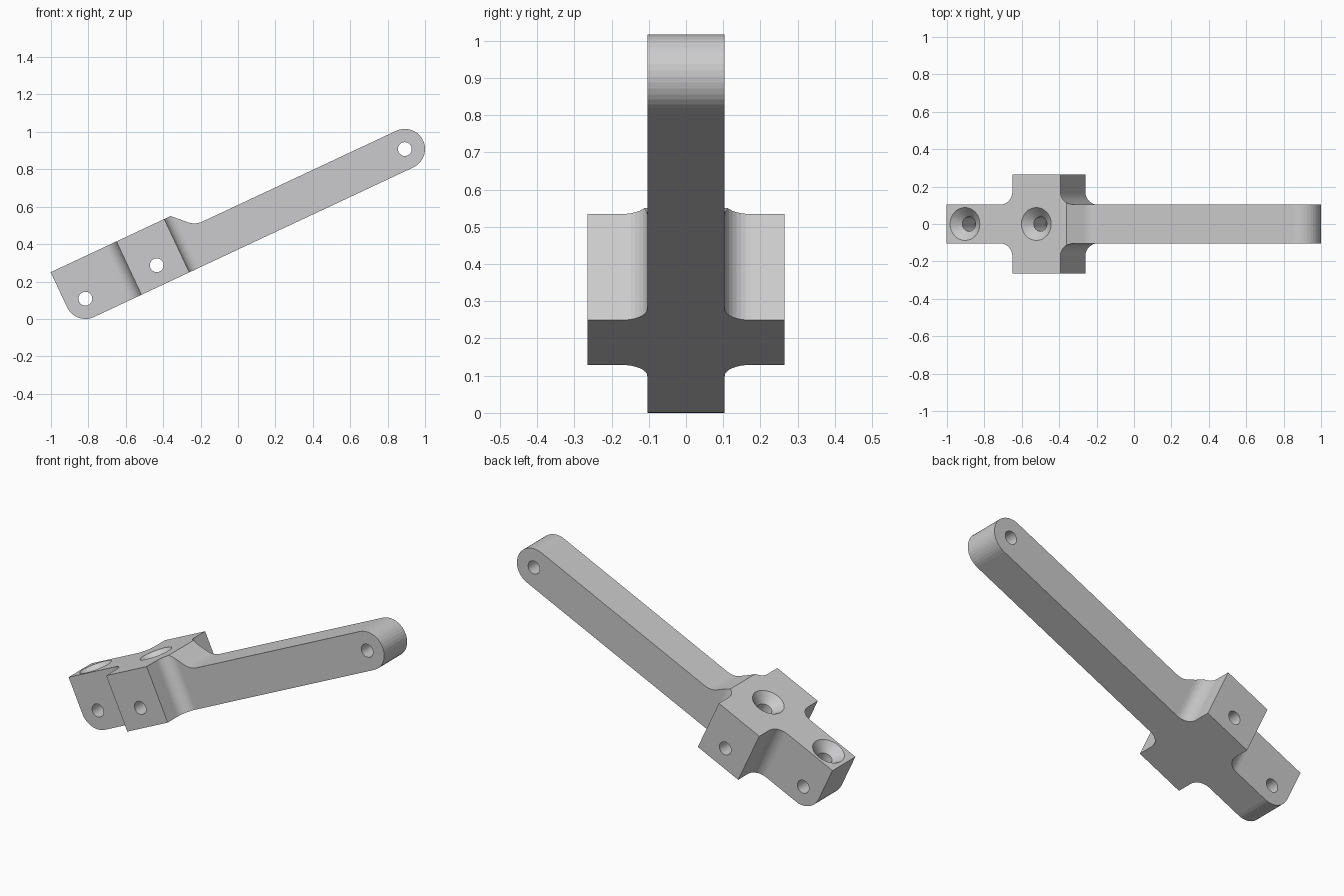
import bpy, bmesh
from math import radians, sin, cos, tan, pi
from mathutils import Matrix, Vector

old = bpy.data.objects.get("Cube")
if old:
    bpy.data.objects.remove(old, do_unlink=True)

# Sizes in the lever's own frame: x along the arm, z across it
R = 0.108            # arm half height and end radius
LEN = 1.886          # distance between the end holes
TOP = 0.207          # top of the mounting head
HALF = 0.104         # arm half thickness
WING = 0.265         # cross block half width
BLOCK = (0.28, 0.563)
FILLET = 0.07
HOLE = 0.037
MID = sum(BLOCK) / 2

grey = bpy.data.materials.new("plain grey")
grey.use_nodes = True
grey.diffuse_color = (0.6, 0.6, 0.61, 1)
grey.node_tree.nodes["Principled BSDF"].inputs["Base Color"].default_value = (0.6, 0.6, 0.61, 1)


def arc(cx, cy, r, start, end, steps):
    """Points along an arc, angles in degrees."""
    return [(cx + r * cos(a), cy + r * sin(a))
            for a in (radians(start + (end - start) * i / steps) for i in range(steps + 1))]


def make_object(name, bm):
    bmesh.ops.recalc_face_normals(bm, faces=bm.faces)
    mesh = bpy.data.meshes.new(name)
    bm.to_mesh(mesh)
    bm.free()
    mesh.materials.append(grey)
    obj = bpy.data.objects.new(name, mesh)
    bpy.context.collection.objects.link(obj)
    return obj


def extrude_outline(name, points, offset, place):
    """Solid from a closed outline; place maps a point to 3D."""
    bm = bmesh.new()
    face = bm.faces.new([bm.verts.new(place(p)) for p in points])
    out = bmesh.ops.extrude_face_region(bm, geom=[face])
    moved = [v for v in out["geom"] if isinstance(v, bmesh.types.BMVert)]
    bmesh.ops.translate(bm, verts=moved, vec=offset)
    return make_object(name, bm)


def lathe(name, profile, matrix, sides=32):
    """Closed solid of revolution about z from (radius, height) rings."""
    bm = bmesh.new()
    rings = [[bm.verts.new((r * cos(2 * pi * i / sides), r * sin(2 * pi * i / sides), h))
              for i in range(sides)] for r, h in profile]
    for low, high in zip(rings, rings[1:]):
        for i in range(sides):
            j = (i + 1) % sides
            bm.faces.new((low[i], low[j], high[j], high[i]))
    bm.faces.new(rings[0])
    bm.faces.new(rings[-1])
    bm.transform(matrix)
    return make_object(name, bm)


def boolean(obj, helper, operation):
    helper.hide_render = True
    mod = obj.modifiers.new(helper.name, 'BOOLEAN')
    mod.operation, mod.solver, mod.object = operation, 'EXACT', helper
    bpy.context.view_layer.objects.active = obj
    bpy.ops.object.modifier_apply(modifier=mod.name)
    bpy.data.objects.remove(helper, do_unlink=True)


# Side profile: rounded heel, rounded arm tip, 45 degree shoulder with a fillet
shoulder = 0.6
foot = shoulder + TOP - R
blend = 0.1
side = [(-R, TOP)]
side += arc(0, 0, R, 180, 270, 10)
side += arc(LEN, 0, R, -90, 90, 20)
side += arc(foot + blend * tan(pi / 8), R + blend, blend, 270, 225, 6)
side += [(shoulder, TOP)]
lever = extrude_outline("lever_arm", side, Vector((0, 0.8, 0)),
                        lambda p: (p[0], -0.4, p[1]))

# Plan outline: thin bar with a filleted cross block
a, b = BLOCK
edge = HALF + FILLET
half = [(-0.4, HALF)]
half += arc(a - FILLET, edge, FILLET, 270, 360, 8)
half += [(a, WING), (b, WING)]
half += arc(b + FILLET, edge, FILLET, 180, 270, 8)
half += [(LEN + 0.4, HALF)]
plan = half + [(x, -y) for x, y in reversed(half)]
cross = extrude_outline("cross_plan", plan, Vector((0, 0, 1.2)),
                        lambda p: (p[0], p[1], -0.6))
boolean(lever, cross, 'INTERSECT')

# Pin holes straight through the sides
for x in (0, MID, LEN):
    pin = lathe("pin_hole", [(HOLE, -0.5), (HOLE, 0.5)],
                Matrix.Translation((x, 0, 0)) @ Matrix.Rotation(pi / 2, 4, 'X'), 24)
    boolean(lever, pin, 'DIFFERENCE')

# Countersunk screw holes from the top down to the pin holes
sink, bore, depth = 0.088, 0.039, 0.05
for x in (0, MID):
    screw = lathe("screw_hole",
                  [(bore, 0.001), (bore, TOP - depth), (2 * sink - bore, TOP + depth)],
                  Matrix.Translation((x, 0, 0)))
    boolean(lever, screw, 'DIFFERENCE')

# Tilt the lever and set it on the ground
tilt = Matrix.Translation((-0.816, 0, R)) @ Matrix.Rotation(radians(-25.1), 4, 'Y')
lever.data.transform(tilt)
lever.data.update()
